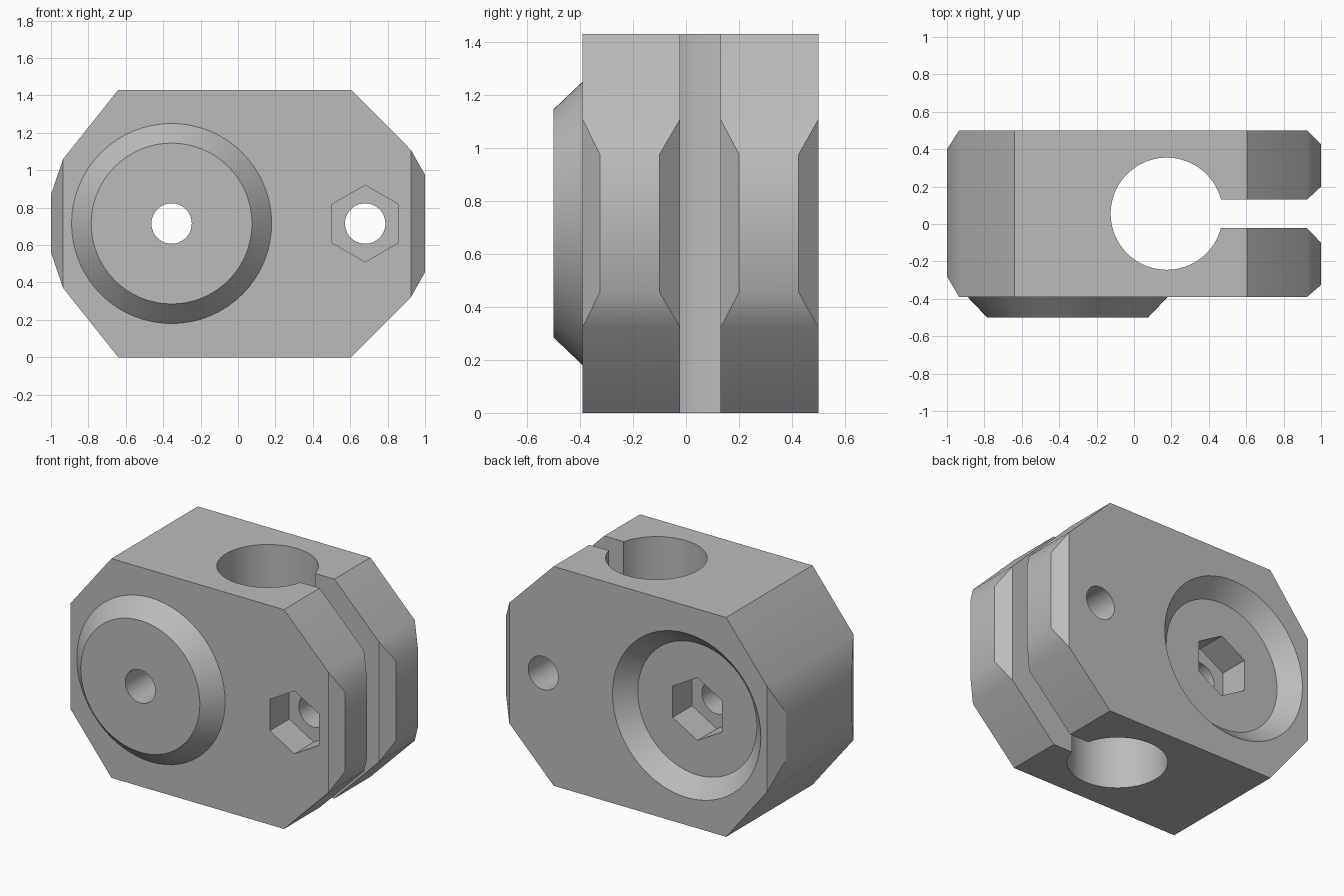
import bpy, bmesh, math
from mathutils import Matrix

if "Cube" in bpy.data.objects:
    bpy.data.objects.remove(bpy.data.objects["Cube"], do_unlink=True)

HEIGHT = 1.43
MID = HEIGHT / 2
FRONT, BACK = -0.39, 0.5
BOLT_X, NUT_X = -0.355, 0.68

grey = bpy.data.materials.new("plain_grey")
grey.use_nodes = True
grey.diffuse_color = (0.5, 0.5, 0.5, 1)
grey.node_tree.nodes["Principled BSDF"].inputs["Base Color"].default_value = (0.5, 0.5, 0.5, 1)


def finish(name, bm):
    bmesh.ops.recalc_face_normals(bm, faces=bm.faces)
    mesh = bpy.data.meshes.new(name)
    bm.to_mesh(mesh)
    bm.free()
    mesh.materials.append(grey)
    obj = bpy.data.objects.new(name, mesh)
    bpy.context.collection.objects.link(obj)
    return obj


def loft(name, rings):
    """Skin a list of equal-length point rings and cap both ends."""
    bm = bmesh.new()
    loops = [[bm.verts.new(p) for p in ring] for ring in rings]
    for a, b in zip(loops, loops[1:]):
        for i in range(len(a)):
            j = (i + 1) % len(a)
            bm.faces.new((a[i], a[j], b[j], b[i]))
    bm.faces.new(loops[0])
    bm.faces.new(loops[-1])
    return finish(name, bm)


def turned(name, x, stations, sides=64):
    """Round or polygonal solid along y from (y, radius) stations."""
    angles = [math.tau * i / sides + math.pi / 2 for i in range(sides)]
    return loft(name, [[(x + r * math.cos(a), y, MID + r * math.sin(a)) for a in angles]
                       for y, r in stations])


def combine(target, tool, operation):
    mod = target.modifiers.new(tool.name, 'BOOLEAN')
    mod.operation = operation
    mod.solver = 'EXACT'
    mod.object = tool
    bpy.context.view_layer.objects.active = target
    bpy.ops.object.modifier_apply(modifier=mod.name)
    bpy.data.objects.remove(tool, do_unlink=True)


# Chamfered block: x, front y, back y, half height
sections = [(-1, -0.28, 0.4, 0.155), (-0.935, FRONT, BACK, 0.345),
            (-0.64, FRONT, BACK, MID), (0.605, FRONT, BACK, MID),
            (0.925, FRONT, BACK, 0.393), (1, -0.325, 0.425, 0.26)]
body = loft("clamp_body", [[(x, f, MID - h), (x, b, MID - h), (x, b, MID + h), (x, f, MID + h)]
                           for x, f, b, h in sections])

# Raised front boss, sunk slightly into the block
combine(body, turned("front_boss", BOLT_X, [(-0.5, 0.43), (FRONT, 0.535), (-0.35, 0.535)]), 'UNION')

# Matching tapered recess in the back
combine(body, turned("back_recess", BOLT_X, [(0.39, 0.43), (BACK, 0.535), (0.6, 0.63)]), 'DIFFERENCE')

# Bolt holes and their hexagonal pockets
for label, x, y0, y1 in (("bolt", BOLT_X, 0.19, 0.45), ("nut", NUT_X, -0.6, FRONT + 0.2)):
    combine(body, turned(label + "_hole", x, [(-0.8, 0.108), (0.8, 0.108)], 40), 'DIFFERENCE')
    combine(body, turned(label + "_pocket", x, [(y0, 0.205), (y1, 0.205)], 6), 'DIFFERENCE')

# Vertical rod bore
bm = bmesh.new()
bmesh.ops.create_cone(bm, cap_ends=True, segments=64, radius1=0.3, radius2=0.3, depth=3,
                      matrix=Matrix.Translation((0.175, 0.055, MID)))
combine(body, finish("rod_bore", bm), 'DIFFERENCE')

# Clamp slot flaring out between the two jaws
slot = [(0.2, -0.022), (0.925, -0.022), (1, -0.1), (1.1, -0.204),
        (1.1, 0.304), (1, 0.2), (0.925, 0.13), (0.2, 0.13)]
combine(body, loft("clamp_slot", [[(x, y, z) for x, y in slot] for z in (-0.5, 2)]), 'DIFFERENCE')

# Smooth curved walls, crisp edges
bpy.ops.object.select_all(action='DESELECT')
body.select_set(True)
bpy.context.view_layer.objects.active = body
bpy.ops.object.shade_smooth_by_angle(angle=math.radians(30))
